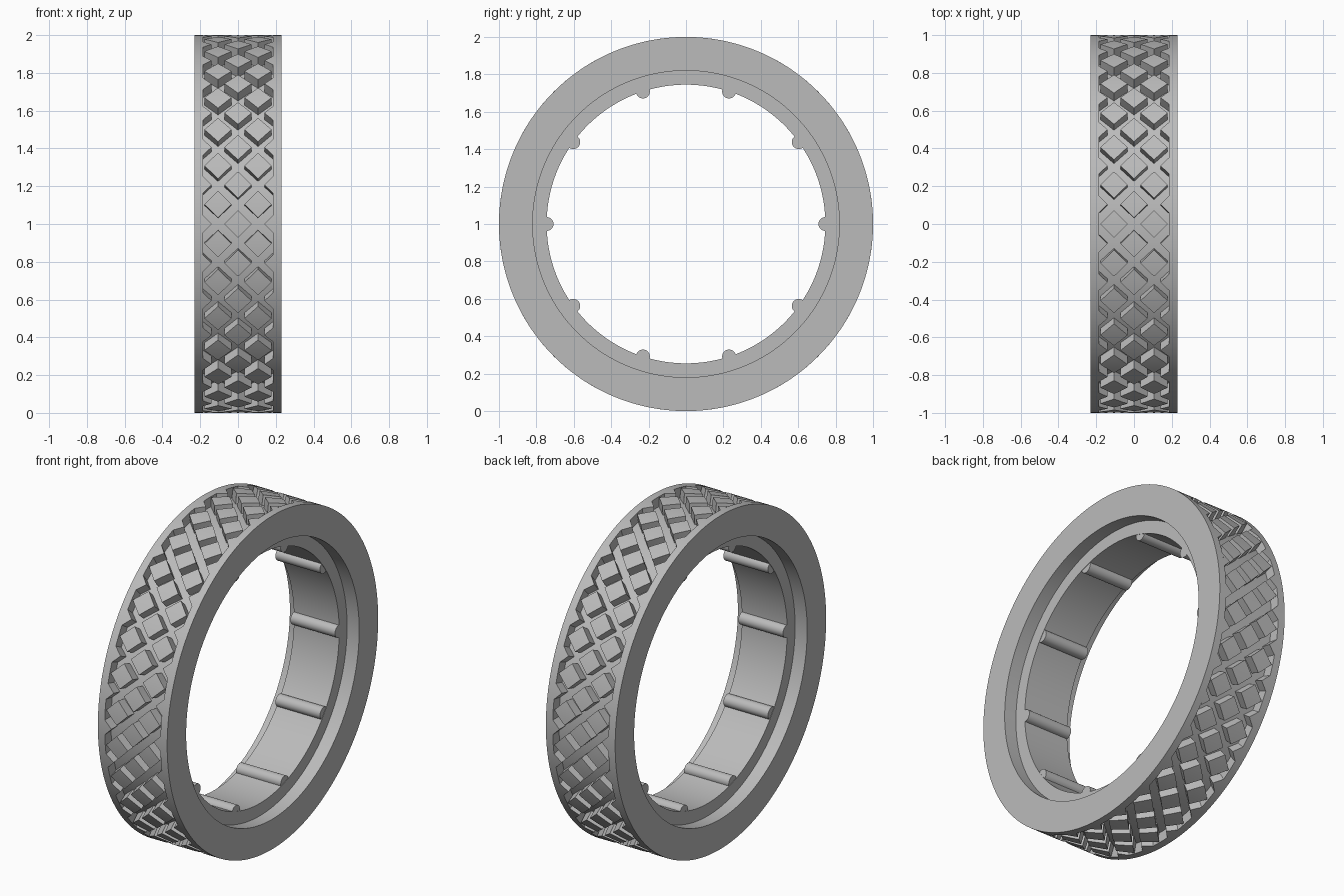
import bpy, bmesh, math
from mathutils import Vector, Matrix

cube = bpy.data.objects.get("Cube")
if cube:
    bpy.data.objects.remove(cube, do_unlink=True)

HALF_WIDTH, GROOVE_HALF, LEDGE = 0.23, 0.185, 0.15
R_OUT, R_FLOOR, R_STEP, R_IN = 1.0, 0.94, 0.82, 0.745
COUNT = 30                       # tread blocks around the ring
PITCH = 2 * math.pi / COUNT
COLUMN = 0.106                   # sideways spacing of block columns
DIAG = 0.072                     # half diagonal of a block

grey = bpy.data.materials.new("rubber_grey")
grey.use_nodes = True
grey.diffuse_color = (0.5, 0.5, 0.5, 1)
grey.node_tree.nodes["Principled BSDF"].inputs["Base Color"].default_value = (0.5, 0.5, 0.5, 1)


def around(x, angle, r):
    """Point on a cylinder about the x axis; angle 0 faces the front."""
    return Vector((x, -r * math.cos(angle), 1 + r * math.sin(angle)))


def finish(name, bm):
    mesh = bpy.data.meshes.new(name)
    bm.to_mesh(mesh)
    bm.free()
    mesh.materials.append(grey)
    obj = bpy.data.objects.new(name, mesh)
    bpy.context.collection.objects.link(obj)
    bpy.ops.object.select_all(action='DESELECT')
    obj.select_set(True)
    bpy.context.view_layer.objects.active = obj
    bpy.ops.object.shade_smooth_by_angle(angle=math.radians(30))
    return obj


def add_block(bm, corners, n=4):
    """Curved four-cornered tread block, open where it joins the rim."""
    a, b, c, d = [Vector(p) for p in corners]
    top, low, flat = {}, {}, {}
    for i in range(n + 1):
        for j in range(n + 1):
            u, v = i / n, j / n
            p = a.lerp(b, u).lerp(d.lerp(c, u), v)
            flat[i, j] = p
            top[i, j] = bm.verts.new(around(p.x, p.y, R_OUT))
    for i in range(n):
        for j in range(n):
            bm.faces.new((top[i, j], top[i + 1, j], top[i + 1, j + 1], top[i, j + 1]))
    edge = ([(i, 0) for i in range(n)] + [(n, j) for j in range(n)]
            + [(i, n) for i in range(n, 0, -1)] + [(0, j) for j in range(n, 0, -1)])
    for k in edge:
        low[k] = bm.verts.new(around(flat[k].x, flat[k].y, R_FLOOR - 0.005))
    for k, m in zip(edge, edge[1:] + edge[:1]):
        if min(abs(flat[k].x), abs(flat[m].x)) < GROOVE_HALF - 0.0001:
            bm.faces.new((low[k], low[m], top[m], top[k]))


# Ring body: revolved section with tread channel and stepped inner edges
half = [(GROOVE_HALF, R_FLOOR), (GROOVE_HALF, R_OUT), (HALF_WIDTH, R_OUT),
        (HALF_WIDTH, R_STEP), (LEDGE, R_STEP), (LEDGE, R_IN)]
profile = half + [(-x, r) for x, r in reversed(half)]
bm = bmesh.new()
steps = 240
rings = [[bm.verts.new(around(x, 2 * math.pi * s / steps, r)) for x, r in profile]
         for s in range(steps)]
for s in range(steps):
    p, q = rings[s], rings[(s + 1) % steps]
    for k in range(len(profile)):
        m = (k + 1) % len(profile)
        bm.faces.new((p[k], p[m], q[m], q[k]))
bmesh.ops.recalc_face_normals(bm, faces=bm.faces)
finish("tire_body", bm)

# Diamond tread blocks in three staggered columns
bm = bmesh.new()
for column in (-1, 0, 1):
    for k in range(COUNT):
        x, t = column * COLUMN, (k + abs(column) / 2) * PITCH
        add_block(bm, [(x + DIAG, t), (x, t + DIAG), (x - DIAG, t), (x, t - DIAG)])
finish("tread_blocks", bm)

# Triangular teeth reaching in from both rims
bm = bmesh.new()
tip = 2 * COLUMN - DIAG
spread = GROOVE_HALF - tip
for side in (-1, 1):
    for k in range(COUNT):
        t = k * PITCH
        tooth = [(side * tip, t), (side * GROOVE_HALF, t - spread),
                 (side * GROOVE_HALF, t), (side * GROOVE_HALF, t + spread)]
        add_block(bm, tooth if side > 0 else tooth[::-1])
finish("rim_teeth", bm)

# Ten round grip ribs across the inside
bm = bmesh.new()
for k in range(10):
    place = Matrix.Translation(around(0, k * math.pi / 5, R_IN)) @ Matrix.Rotation(math.pi / 2, 4, 'Y')
    bmesh.ops.create_cone(bm, cap_ends=True, segments=32, radius1=0.037, radius2=0.037,
                          depth=2 * LEDGE - 0.004, matrix=place)
finish("inner_ribs", bm)
